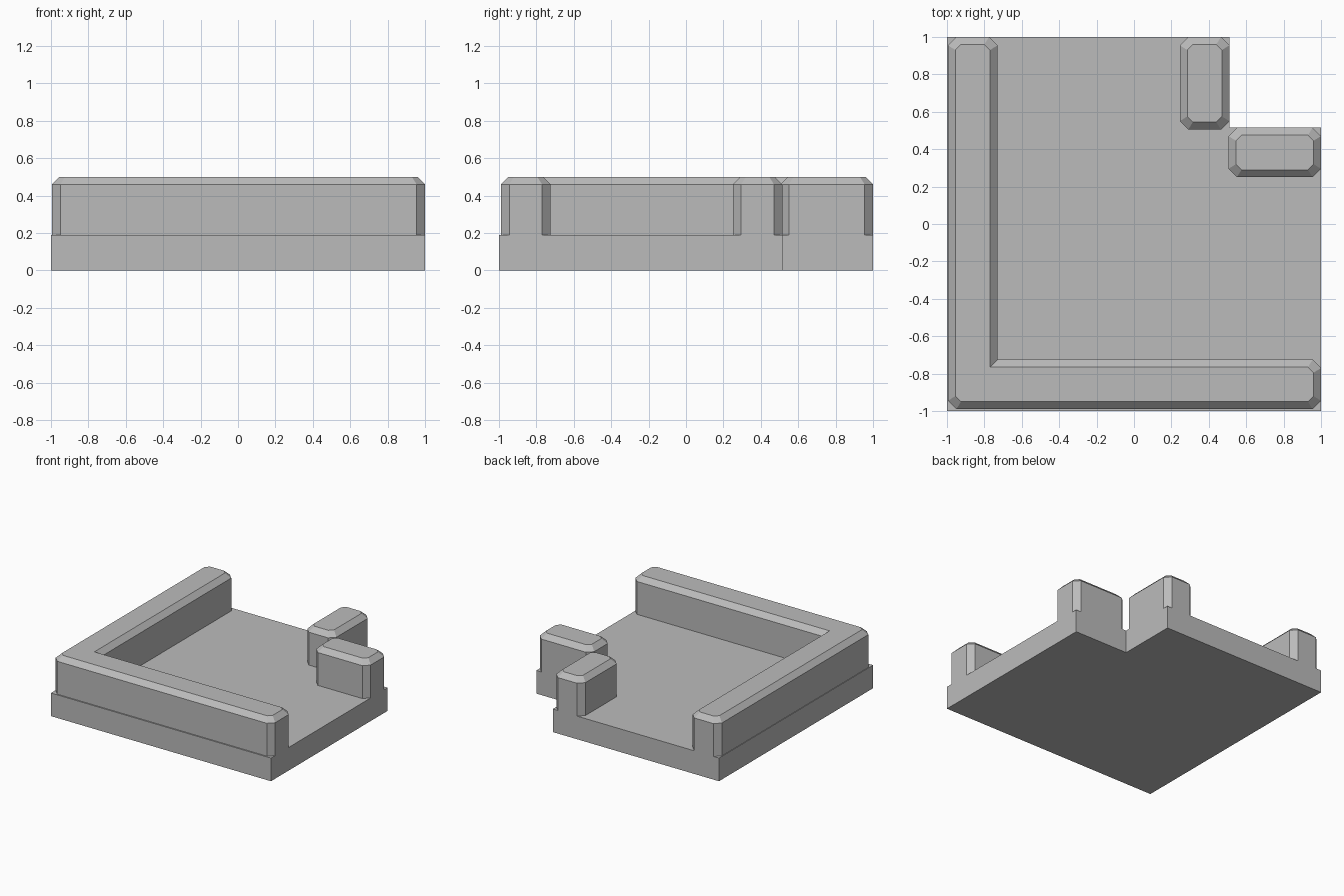
import bpy
from mathutils import Vector

cube = bpy.data.objects.get("Cube")
if cube:
    bpy.data.objects.remove(cube, do_unlink=True)

FLOOR_TOP = 0.19
SHOULDER = 0.46
TOP = 0.5
INSET = 0.04

grey = bpy.data.materials.new("plain grey")
grey.use_nodes = True
colour = (0.5, 0.5, 0.5, 1)
grey.diffuse_color = colour
grey.node_tree.nodes["Principled BSDF"].inputs["Base Color"].default_value = colour


def outline(corners, inset, cut):
    """Inset a counterclockwise square-cornered outline and cut its convex corners."""
    points = []
    count = len(corners)
    for i, corner in enumerate(corners):
        here = Vector(corner)
        into = (here - Vector(corners[i - 1])).normalized()
        out = (Vector(corners[(i + 1) % count]) - here).normalized()
        turn = into.x * out.y - into.y * out.x
        here += (out - into) * inset * turn
        if turn > 0 and cut > 0:
            points += [here - into * cut, here + out * cut]
        else:
            points.append(here)
    return points


def loft(name, layers):
    """Join matching outlines, given as (height, points), into a closed solid."""
    n = len(layers[0][1])
    verts = [(p.x, p.y, z) for z, points in layers for p in points]
    faces = [tuple(reversed(range(n))), tuple(range(len(verts) - n, len(verts)))]
    for level in range(len(layers) - 1):
        a, b = level * n, (level + 1) * n
        for i in range(n):
            j = (i + 1) % n
            faces.append((a + i, a + j, b + j, b + i))
    mesh = bpy.data.meshes.new(name)
    mesh.from_pydata(verts, [], faces)
    mesh.materials.append(grey)
    obj = bpy.data.objects.new(name, mesh)
    bpy.context.collection.objects.link(obj)
    return obj


def wall(name, corners):
    """Upright wall with cut corners and a chamfered top rim."""
    lower = outline(corners, 0, 0.045)
    upper = outline(corners, INSET, 0.03)
    return loft(name, [(FLOOR_TOP, lower), (SHOULDER, lower), (TOP, upper)])


def rectangle(x0, x1, y0, y1):
    return [(x0, y0), (x1, y0), (x1, y1), (x0, y1)]


# Floor slab with one back corner notched out
slab = outline([(-1, -1), (1, -1), (1, 0.515), (0.51, 0.515), (0.51, 1), (-1, 1)], 0, 0)
loft("floor_slab", [(0, slab), (FLOOR_TOP, slab)])

# Long wall turning the outer corner
wall("corner_wall", [(-0.995, -0.99), (1, -0.99), (1, -0.725),
                     (-0.73, -0.725), (-0.73, 1), (-0.995, 1)])

# Short walls beside the notch
wall("back_short_wall", rectangle(0.245, 0.51, 0.505, 1))
wall("side_short_wall", rectangle(0.505, 1, 0.25, 0.515))
